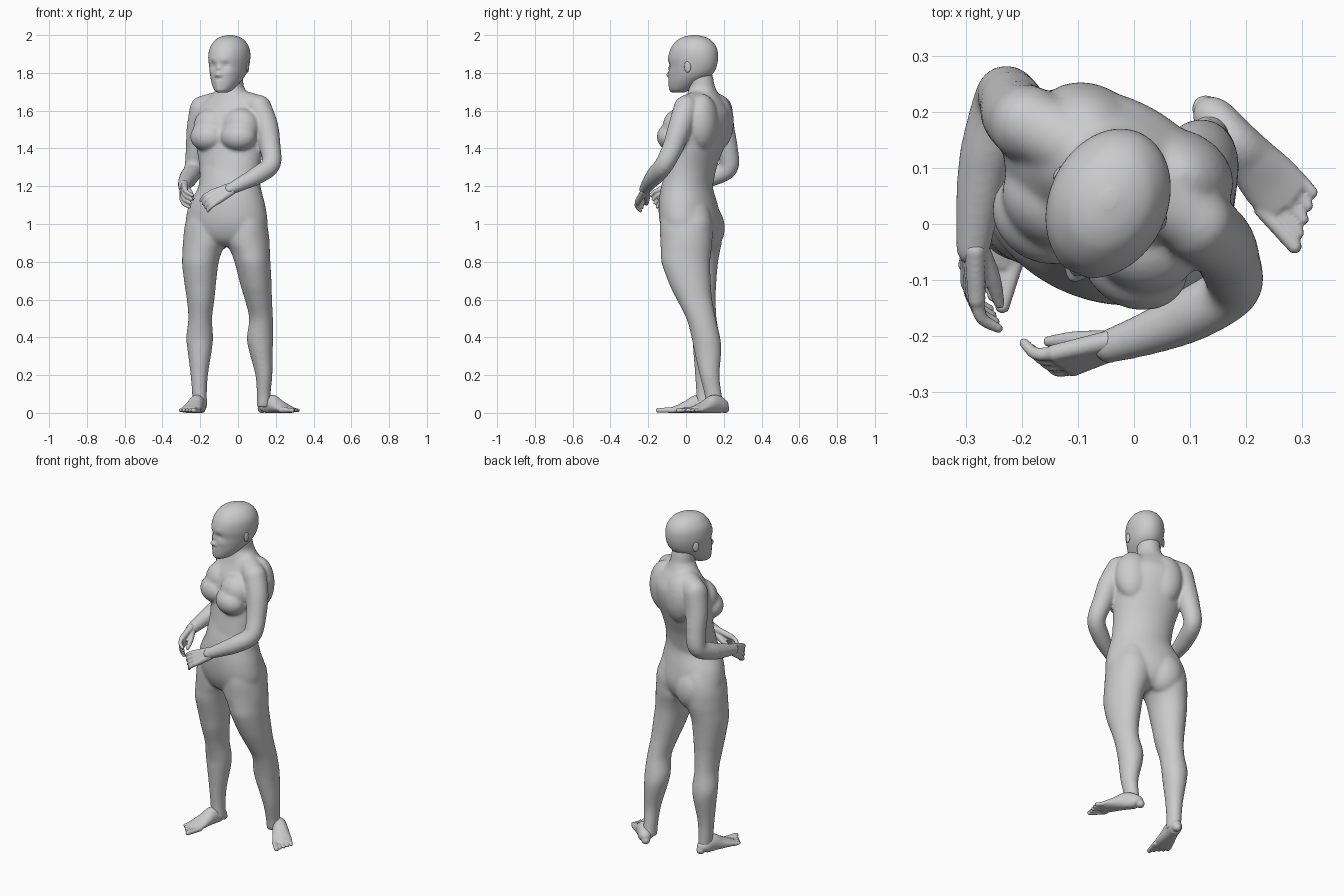
import bpy, bmesh
from math import sin, cos, pi, radians, exp
from mathutils import Vector, Matrix

if "Cube" in bpy.data.objects:
    bpy.data.objects.remove(bpy.data.objects["Cube"])

skin = bpy.data.materials.new("plain grey")
skin.use_nodes = True
GREY = (0.6, 0.6, 0.6, 1)
skin.diffuse_color = GREY
skin.node_tree.nodes["Principled BSDF"].inputs["Base Color"].default_value = GREY

UP = Vector((0, 0, 1))


def spline(rows, steps=5):
    """Pass a smooth curve through rows of numbers."""
    pts = [Vector(r) for r in rows]
    pts = [pts[0]] + pts + [pts[-1]]
    out = []
    for p0, p1, p2, p3 in zip(pts, pts[1:], pts[2:], pts[3:]):
        for s in range(steps):
            t = s / steps
            out.append(p1 + (p2 - p0) * (t / 2)
                       + (p0 * 2 - p1 * 5 + p2 * 4 - p3) * (t * t / 2)
                       + (p1 * 3 - p0 - p2 * 3 + p3) * (t ** 3 / 2))
    return out + [pts[-1]]


def loft(bm, rings, segs):
    """Skin elliptical rings, each given as centre and two half axes."""
    loops = []
    for c, u, v in rings:
        angles = [2 * pi * i / segs for i in range(segs)]
        loops.append([bm.verts.new(c + u * cos(a) + v * sin(a)) for a in angles])
    for lo, hi in zip(loops, loops[1:]):
        for i in range(segs):
            j = (i + 1) % segs
            bm.faces.new((lo[i], lo[j], hi[j], hi[i]))
    bm.faces.new(loops[0][::-1])
    bm.faces.new(loops[-1])


def stack(bm, rows, yaw=0, segs=40, steps=5):
    """Level rings: x, y, z, half width, half depth."""
    turn = Matrix.Rotation(radians(yaw), 3, 'Z')
    loft(bm, [(Vector(r[:3]), turn @ Vector((r[3], 0, 0)), turn @ Vector((0, r[4], 0)))
              for r in spline(rows, steps)], segs)


def limb(bm, rows, ref, segs=20):
    """Round-ended rings square to the path: x, y, z, half width, optional half height."""
    pts = spline(rows)
    rings = []
    for i, r in enumerate(pts):
        ahead, behind = pts[min(i + 1, len(pts) - 1)], pts[max(i - 1, 0)]
        t = Vector(ahead[:3]) - Vector(behind[:3])
        u = t.cross(ref).normalized()
        v = u.cross(t).normalized()
        rings.append((Vector(r[:3]), u * r[3], v * r[-1]))
    loft(bm, rings, segs)
    for end in (pts[0], pts[-1]):
        ball(bm, end[:3], [min(end[3], end[-1])] * 3)


def ball(bm, centre, size, tilt=0):
    m = (Matrix.Translation(Vector(centre)) @ Matrix.Rotation(radians(tilt), 4, 'Z')
         @ Matrix.Diagonal((*size, 1)))
    bmesh.ops.create_icosphere(bm, subdivisions=3, radius=1, matrix=m)


def finish(name, bm, voxel=0, smooth=0):
    bmesh.ops.recalc_face_normals(bm, faces=bm.faces)
    mesh = bpy.data.meshes.new(name)
    bm.to_mesh(mesh)
    bm.free()
    mesh.materials.append(skin)
    mesh.shade_smooth()
    ob = bpy.data.objects.new(name, mesh)
    bpy.context.scene.collection.objects.link(ob)
    if voxel:
        fuse = ob.modifiers.new("fuse", 'REMESH')
        fuse.mode = 'VOXEL'
        fuse.voxel_size = voxel
        fuse.use_smooth_shade = True
        soften = ob.modifiers.new("soften", 'SMOOTH')
        soften.factor = 0.5
        soften.iterations = smooth
    return ob


body = bmesh.new()

# Torso: pelvis and belly, then the chest turned a little further
stack(body, [(-.06, .03, .88, .12, .07), (-.06, .028, .92, .19, .12),
             (-.06, .024, 1, .224, .15), (-.058, .012, 1.1, .209, .148),
             (-.045, .005, 1.2, .169, .131), (-.043, .025, 1.3, .164, .12)], yaw=-21)
stack(body, [(-.045, .005, 1.18, .165, .124), (-.043, .028, 1.3, .17, .124),
             (-.042, .055, 1.4, .187, .132), (-.04, .077, 1.5, .204, .142),
             (-.038, .092, 1.58, .2, .133), (-.038, .096, 1.64, .164, .103),
             (-.038, .09, 1.69, .098, .079), (-.038, .085, 1.73, .066, .068)], yaw=-27)

# Neck and shoulder yoke
limb(body, [(-.034, .088, 1.62, .07), (-.036, .086, 1.72, .067),
            (-.042, .07, 1.8, .066)], Vector((0, 1, 0)))
limb(body, [(-.19, .18, 1.615, .063), (-.035, .1, 1.645, .068),
            (.115, 0, 1.62, .062)], UP)

# Bust, shoulder blades and buttocks, placed in the turned frames of chest and pelvis
CHEST, PELVIS = ((Matrix.Translation(Vector(c)) @ Matrix.Rotation(radians(a), 4, 'Z'), a)
                 for c, a in (((-.03, .066, 0), -27), ((-.06, .022, 0), -20)))
MASSES = [(CHEST, (.09, -.106, 1.462), (.099, .082, .078)),
          (CHEST, (.085, -.068, 1.515), (.102, .088, .1)),
          (CHEST, (.04, -.074, 1.46), (.09, .082, .072)),
          (CHEST, (.09, .07, 1.54), (.1, .08, .15)),
          (PELVIS, (.09, .06, .98), (.108, .095, .13))]
for (frame, tilt), (x, y, z), size in MASSES:
    for side in (-1, 1):
        ball(body, frame @ Vector((side * x, y, z)), size, tilt)

# Legs
stack(body, [(.03, .005, 1.18, .06, .08), (.042, 0, 1.08, .092, .122), (.048, 0, 1, .107, .138),
             (.05, .002, .91, .117, .138),
             (.066, 0, .85, .103, .133), (.078, 0, .79, .094, .128),
             (.095, .022, .68, .083, .11), (.108, .045, .6, .072, .094),
             (.122, .08, .5, .063, .078), (.117, .105, .4, .07, .076),
             (.121, .115, .33, .063, .072), (.137, .125, .2, .045, .053),
             (.136, .143, .1, .037, .046), (.136, .155, .03, .038, .048)])
stack(body, [(-.135, .04, 1.18, .06, .08), (-.157, .052, 1.08, .092, .12),
             (-.172, .057, 1, .108, .132),
             (-.175, .058, .91, .116, .132), (-.19, .055, .85, .104, .124),
             (-.2, .052, .79, .096, .117), (-.2, .06, .68, .083, .1),
             (-.198, .067, .6, .073, .09), (-.2, .085, .5, .063, .077),
             (-.203, .105, .4, .071, .073), (-.203, .107, .33, .064, .069),
             (-.205, .1, .2, .046, .052), (-.204, .1, .1, .039, .046),
             (-.2, .1, .03, .038, .047)])

# Arms
limb(body, [(.112, 0, 1.615, .066), (.15, -.03, 1.52, .063), (.17, -.068, 1.41, .056),
            (.175, -.115, 1.315, .051), (.105, -.16, 1.26, .049),
            (.03, -.193, 1.22, .04), (-.045, -.218, 1.183, .031)], Vector((.2, 1, 0)))
limb(body, [(-.188, .178, 1.605, .069), (-.21, .195, 1.5, .063), (-.22, .218, 1.4, .057),
            (-.234, .224, 1.295, .051), (-.262, .125, 1.245, .049),
            (-.277, .04, 1.22, .041), (-.287, -.045, 1.198, .031)], Vector((1, 0, 0)))
finish("body", body, .0075, 14)


# Feet with five toes, big toe on the inner side
def foot(name, heel, toe, inner):
    bm = bmesh.new()
    heel, toe = Vector((*heel, 0)), Vector((*toe, 0))
    along = toe - heel
    across = along.cross(UP).normalized() * inner
    shape = [(.03, .024, .024), (.1, .037, .04), (.3, .041, .051),
             (.48, .047, .038), (.66, .054, .025), (.82, .053, .016)]
    limb(bm, [(*(heel + along * t + UP * h * .9), w, h) for t, w, h in shape], UP)
    for i in range(5):
        root = heel + along * .75 + across * (2 - i) * .022 + UP * .014
        size = .015 if i == 0 else .011
        tip = root + along * (.31 - i * .045)
        limb(bm, [(*root, size), (*tip, size * .9)], UP, 12)
    for v in bm.verts:
        v.co.z = max(v.co.z, 0)
    finish(name, bm, .005, 2)


foot("left_foot", (.122, .212), (.308, .002), 1)
foot("right_foot", (-.193, .145), (-.272, -.118), -1)


# Hands: palm fanned from the wrist, curled fingers and a thumb
def hand(name, wrist, knuckle, curl):
    bm = bmesh.new()
    wrist, knuckle = Vector(wrist), Vector(knuckle)
    ahead = (knuckle - wrist).normalized()
    side = ahead.cross(Vector(curl)).normalized()
    curl = side.cross(ahead).normalized()
    for i in range(4):
        k = i - 1.5
        base = knuckle + side * k * .021
        bend = base + ahead * .036 + curl * .008 + side * k * .003
        tip = bend + ahead * .024 + curl * .03
        limb(bm, [(*(wrist + side * k * .011), .019), (*base, .016)], side, 12)
        limb(bm, [(*base, .013), (*bend, .0115), (*tip, .009)], side, 12)
    limb(bm, [(*(wrist + curl * .008), .02), (*(knuckle + curl * .034 - ahead * .025), .016),
              (*(knuckle + curl * .048 + ahead * .03), .01)], side, 12)
    finish(name, bm, .0045, 2)


hand("left_hand", (-.04, -.216, 1.185), (-.125, -.243, 1.142), (-.1, .8, -.5))
hand("right_hand", (-.287, -.04, 1.2), (-.287, -.12, 1.157), (1, -.1, -.3))

# Head: skull and jaw, modelled facing straight ahead then turned
head = bmesh.new()
stack(head, [(0, -.085, 1.695, .024, .032), (0, -.07, 1.712, .048, .06),
             (0, -.042, 1.75, .072, .092), (0, -.014, 1.79, .088, .119),
             (0, -.001, 1.83, .098, .131), (0, .002, 1.88, .105, .137),
             (0, .006, 1.93, .1, .126), (0, .008, 1.97, .077, .096),
             (0, .008, 1.99, .048, .06), (0, .008, 2, .012, .016)], segs=96, steps=8)

# Face: soft pushes on the front, as x, z, radius, depth
features = [(.037, 1.842, .019, .008), (.03, 1.868, .018, -.003), (.055, 1.8, .022, -.004),
            (.014, 1.785, .01, -.007), (0, 1.825, .013, -.01), (0, 1.792, .014, -.019),
            (.008, 1.757, .013, -.004), (.006, 1.737, .013, -.004), (0, 1.708, .02, -.006)]
for v in head.verts:
    if v.co.y < -.02:
        x, z = abs(v.co.x), v.co.z
        v.co.y += sum(d * exp(-((x - fx) ** 2 + (z - fz) ** 2) / (r * r))
                      for fx, fz, r, d in features)

# Eyes and ears
for side in (-1, 1):
    ball(head, (side * .037, -.104, 1.842), (.018, .011, .008))
    ball(head, (side * .1, .016, 1.832), (.008, .018, .03), side * 20)
head_ob = finish("head", head)
head_ob.location = (-.047, .036, 0)
head_ob.rotation_euler.z = radians(-25)
